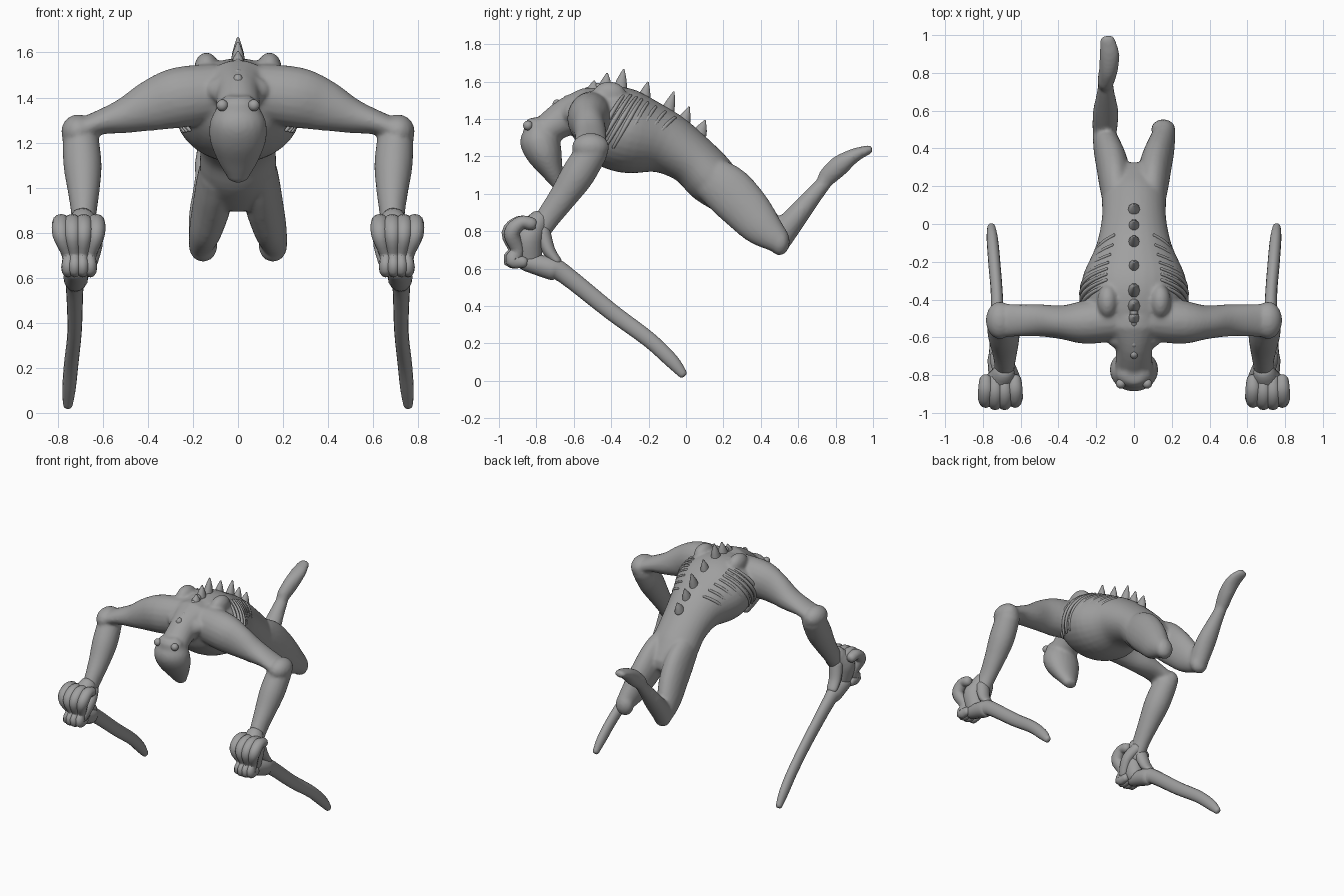
import bpy, bmesh, math
from mathutils import Vector, Matrix

old = bpy.data.objects.get("Cube")
if old:
    bpy.data.objects.remove(old, do_unlink=True)

skin_mat = bpy.data.materials.new("grey_skin")
skin_mat.use_nodes = True
COLOUR = (0.35, 0.35, 0.35, 1)
skin_mat.diffuse_color = COLOUR
skin_mat.node_tree.nodes["Principled BSDF"].inputs["Base Color"].default_value = COLOUR

X, Y = Vector((1, 0, 0)), Vector((0, 1, 0))


def catmull(a, b, c, d, t):
    return [0.5 * (2 * q + (r - p) * t + (2 * p - 5 * q + 4 * r - s) * t * t
                   + (3 * q - p - 3 * r + s) * t ** 3) for p, q, r, s in zip(a, b, c, d)]


def frames(points, ref, steps=4):
    """Smooth a path of (x, y, z, half width, half depth) into oriented ellipses."""
    n, rows = len(points), []
    for i in range(n - 1):
        quad = [points[max(0, min(n - 1, i + k))] for k in (-1, 0, 1, 2)]
        rows += [catmull(*quad, j / steps) for j in range(steps)]
    rows.append(list(points[-1]))
    out = []
    for i, row in enumerate(rows):
        a, b = rows[max(i - 1, 0)], rows[min(i + 1, len(rows) - 1)]
        t = (Vector(b[:3]) - Vector(a[:3])).normalized()
        side = (ref - t * ref.dot(t)).normalized()
        out.append((Vector(row[:3]), side * row[3], side.cross(t) * row[4], t))
    return out


def tube(bm, points, ref=X, sides=20, steps=4):
    """Closed elliptical limb with rounded ends."""
    body = frames(points, ref, steps)

    def cap(frame, sign):
        c, u, v, t = frame
        r = min(u.length, v.length)
        return [(c + t * sign * r * k, u * s, v * s, t) for k, s in ((.5, .87), (.85, .53))]

    rings = []
    for c, u, v, t in cap(body[0], -1)[::-1] + body + cap(body[-1], 1):
        angles = [2 * math.pi * k / sides for k in range(sides)]
        rings.append([bm.verts.new(c + u * math.cos(a) + v * math.sin(a)) for a in angles])
    for lo, hi in zip(rings, rings[1:]):
        for k in range(sides):
            m = (k + 1) % sides
            bm.faces.new((lo[k], lo[m], hi[m], hi[k]))
    bm.faces.new(rings[0][::-1])
    bm.faces.new(rings[-1])


def ball(bm, loc, size):
    m = Matrix.Translation(loc) @ Matrix.Diagonal((*size, 1))
    bmesh.ops.create_uvsphere(bm, u_segments=18, v_segments=12, radius=1, matrix=m)


def flip(points, s):
    return [(p[0] * s, *p[1:]) for p in points]


def finish(name, bm, remesh=False):
    bmesh.ops.recalc_face_normals(bm, faces=bm.faces)
    mesh = bpy.data.meshes.new(name)
    for f in bm.faces:
        f.smooth = True
    bm.to_mesh(mesh)
    bm.free()
    mesh.materials.append(skin_mat)
    ob = bpy.data.objects.new(name, mesh)
    bpy.context.collection.objects.link(ob)
    if remesh:
        mod = ob.modifiers.new("blend", "REMESH")
        mod.mode, mod.voxel_size, mod.use_smooth_shade = "VOXEL", 0.011, True
        soft = ob.modifiers.new("soften", "SMOOTH")
        soft.factor, soft.iterations = 0.5, 6
    return ob


# Body skin: torso, neck, head, arms and legs blended together
TORSO = [(0, -.6, 1.43, .15, .08), (0, -.53, 1.41, .22, .16), (0, -.42, 1.37, .265, .215),
         (0, -.29, 1.325, .275, .22), (0, -.115, 1.275, .2, .17),
         (0, .03, 1.185, .17, .14), (0, .13, 1.085, .17, .14), (0, .21, 1.01, .16, .12)]
skin = bmesh.new()
tube(skin, TORSO, sides=32)
tube(skin, [(0, -.52, 1.45, .15, .12), (0, -.64, 1.41, .1, .1), (0, -.76, 1.33, .1, .08)])
tube(skin, [(0, -.795, 1.345, .1, .075), (0, -.785, 1.29, .125, .105), (0, -.755, 1.21, .125, .095),
            (0, -.715, 1.12, .09, .06), (0, -.685, 1.06, .055, .04)])

UPPER_ARM = [(.1, -.5, 1.42, .12, .13), (.26, -.52, 1.4, .115, .135), (.38, -.52, 1.365, .09, .115),
             (.5, -.51, 1.32, .085, .08), (.61, -.51, 1.29, .085, .055), (.69, -.51, 1.26, .09, .05)]
FOREARM = [(.7, -.5, 1.23, .08, .085), (.69, -.58, 1.1, .085, .09), (.685, -.66, .98, .07, .075),
           (.685, -.74, .87, .055, .065), (.69, -.8, .78, .055, .06)]
THIGH = [(.09, .14, 1.08, .08, .12), (.1, .22, 1.02, .085, .135), (.115, .31, .93, .085, .13),
         (.14, .4, .83, .075, .11), (.16, .48, .76, .06, .075)]
for s in (-1, 1):
    tube(skin, flip(UPPER_ARM, s), Y)
    tube(skin, flip(FOREARM, s))
    tube(skin, flip(THIGH, s))
    ball(skin, (.71 * s, -.51, 1.25), (.075, .1, .075))
    ball(skin, (.14 * s, -.41, 1.53), (.055, .09, .07))
    ball(skin, (.155 * s, .5, .745), (.065, .055, .075))

# Only the right leg keeps its shin and foot
tube(skin, [(-.155, .5, .77, .065, .075), (-.15, .59, .88, .068, .062),
            (-.15, .68, .99, .05, .048), (-.15, .75, 1.07, .038, .038)])
tube(skin, [(-.15, .755, 1.09, .045, .05), (-.135, .82, 1.15, .05, .055),
            (-.13, .9, 1.205, .053, .038), (-.14, .975, 1.235, .04, .025)])
ball(skin, (-.15, .735, 1.07), (.042, .035, .045))
finish("body_skin", skin, remesh=True)

# Ribs follow the torso surface
rings = frames(TORSO, X)
for s, label in ((-1, "right"), (1, "left")):
    ribs = bmesh.new()
    for i, k in enumerate(range(9, 17)):
        c, u, v, t = rings[k]
        arc = []
        for j in range(7):
            a = math.radians(58 - j * (16 - 0.6 * i))
            p = c + u * math.cos(a) + v * math.sin(a) - t * 0.012 * j
            r = 0.013 * (1 - 0.4 * abs(j - 3) / 3)
            arc.append((p.x * s, p.y, p.z, r, r))
        tube(ribs, arc, t, sides=8, steps=3)
    finish("ribs_" + label, ribs)

# Spine: low knobs on the neck, then pointed spikes down the back
spine = bmesh.new()
for i in range(5):
    ball(spine, (0, -.69 + .055 * i, 1.475 + .022 * i), (.022, .024, .03))
SPIKES = [(-.49, 1.61, .06), (-.42, 1.655, .09), (-.33, 1.68, .12), (-.2, 1.61, .11),
          (-.06, 1.56, .13), (.02, 1.475, .1), (.105, 1.4, .08)]
for y, z, h in SPIKES:
    lean = Vector((0, .1 + .5 * (y + .5), 1)).normalized()
    base = Vector((0, y, z)) - lean * h
    tip = base + lean * h * 0.85
    tube(spine, [(*base, .032, .04), (*base.lerp(tip, .5), .022, .026), (*tip, .006, .006)], sides=10)
finish("spine_spikes", spine)

# Eyes
eyes = bmesh.new()
for s in (-1, 1):
    ball(eyes, (.07 * s, -.845, 1.365), (.026, .026, .026))
finish("eyes", eyes)

# Fists and the long blades they hold
BLADE = [(.715, -.85, .635, .05, .05), (.72, -.72, .6, .055, .06), (.725, -.65, .57, .04, .05),
         (.725, -.4, .37, .032, .045), (.74, -.2, .222, .032, .042), (.75, -.08, .11, .03, .038),
         (.755, -.02, .04, .022, .025)]
FINGERS = [(.63, .655), (.685, .69), (.735, .725), (.785, .755)]
for s, label in ((-1, "right"), (1, "left")):
    hand = bmesh.new()
    tube(hand, flip([(.69, -.79, .85, .06, .06), (.705, -.84, .77, .085, .08),
                     (.705, -.84, .66, .06, .07)], s))
    for i, (top, low) in enumerate(FINGERS):
        d = .012 * abs(i - 1.5)
        tube(hand, flip([(top, -.83, .84, .035, .035), (top, -.9 + d, .845, .04, .036),
                         (top, -.95 + d, .79, .038, .042), (low, -.92 + d, .7, .027, .036),
                         (low, -.945 + d, .645, .03, .04), (low, -.87, .635, .025, .03)], s), sides=12)
    # Thumb along the inner side, and the heel of the hand
    tube(hand, flip([(.66, -.76, .82, .035, .04), (.635, -.83, .76, .035, .04),
                     (.65, -.89, .67, .028, .035)], s), sides=12)
    tube(hand, flip([(.7, -.77, .8, .05, .045), (.715, -.735, .7, .045, .035),
                     (.72, -.69, .64, .04, .025)], s), sides=12)
    finish("fist_" + label, hand)
    blade = bmesh.new()
    tube(blade, flip(BLADE, s), sides=16)
    finish("blade_" + label, blade)
